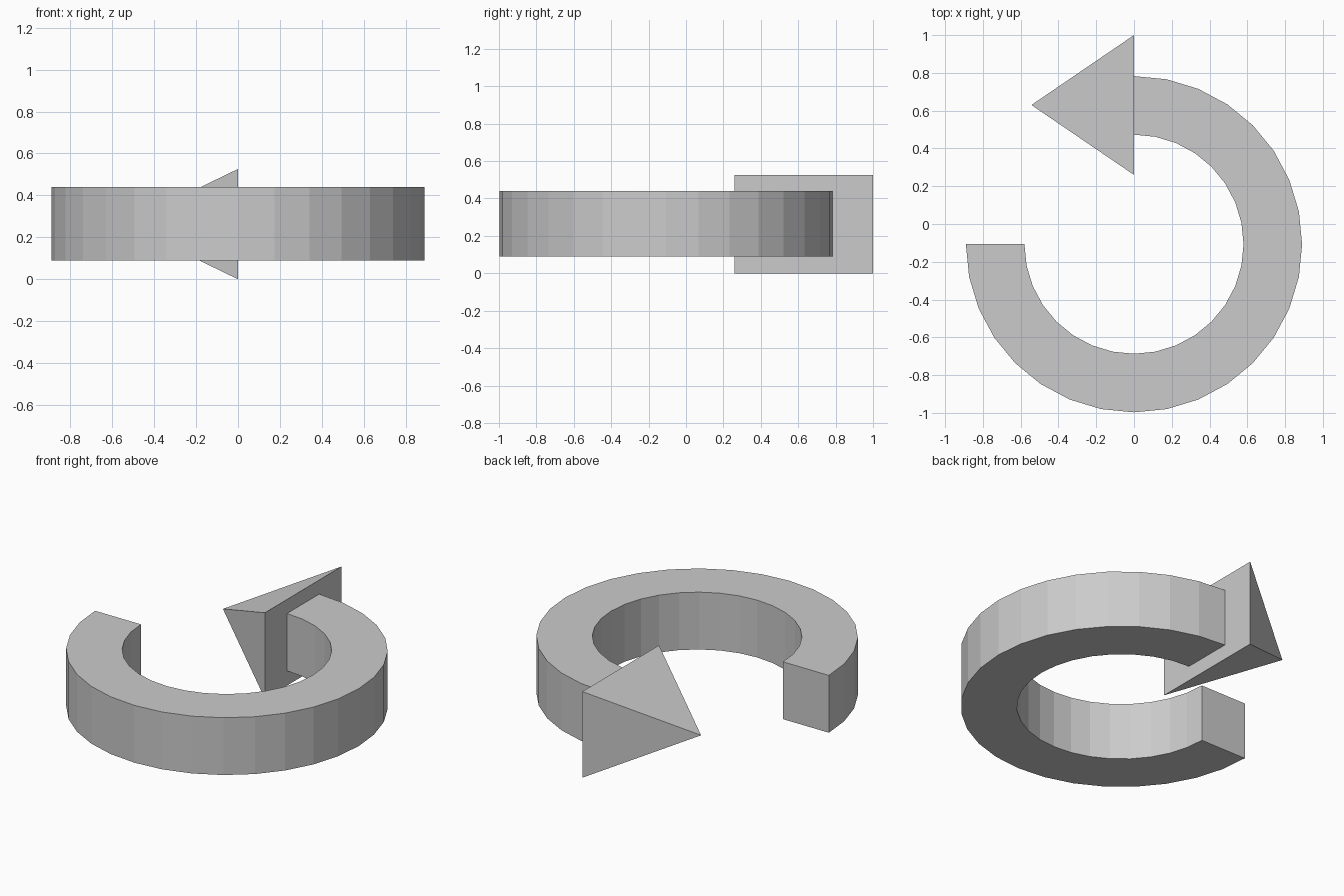
import bpy, bmesh
from math import radians
from mathutils import Matrix, Vector

if "Cube" in bpy.data.objects:
    bpy.data.objects.remove(bpy.data.objects["Cube"])

CENTRE = Vector((0, -0.107, 0))


def finish(bm, name):
    bmesh.ops.recalc_face_normals(bm, faces=bm.faces)
    mesh = bpy.data.meshes.new(name)
    bm.to_mesh(mesh)
    bm.free()
    obj = bpy.data.objects.new(name, mesh)
    bpy.context.collection.objects.link(obj)
    return obj


# Arrow shaft: rectangular section swept through three quarters of a circle
bm = bmesh.new()
section = [bm.verts.new(CENTRE + Vector((x, 0, z)))
           for x, z in ((-0.89, 0.09), (-0.58, 0.09), (-0.58, 0.44), (-0.89, 0.44))]
start = bm.faces.new(section)
swept = bmesh.ops.spin(bm, geom=[start] + start.edges[:] + section, cent=CENTRE,
                       axis=(0, 0, 1), angle=radians(270), steps=24)
# Keep only the outer shell and the two end caps
inner = [f for f in bm.faces if all(len(e.link_faces) > 2 for e in f.edges)]
bmesh.ops.delete(bm, geom=inner, context='FACES_ONLY')
bmesh.ops.holes_fill(bm, edges=[e for e in bm.edges if e.is_boundary], sides=4)
finish(bm, "curved_shaft")

# Arrow head: four-sided pyramid pointing along -x
bm = bmesh.new()
base = [bm.verts.new((0, y, z))
        for y, z in ((0.26, 0), (1.0, 0), (1.0, 0.526), (0.26, 0.526))]
tip = bm.verts.new((-0.543, 0.63, 0.263))
bm.faces.new(base)
for i in range(4):
    bm.faces.new((base[i], base[(i + 1) % 4], tip))
finish(bm, "arrow_head")
